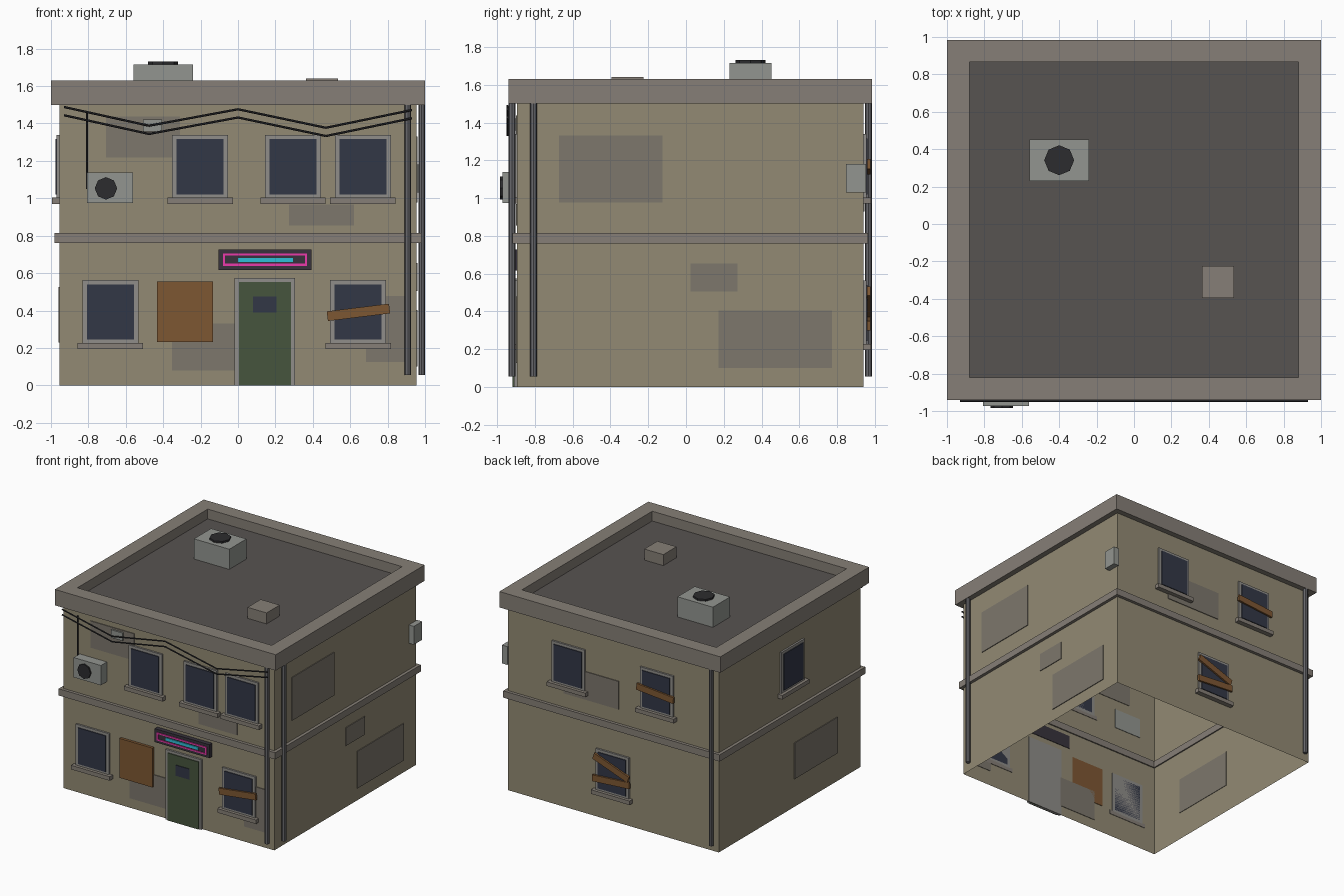
import bpy, bmesh, math
from mathutils import Matrix, Vector

if "Cube" in bpy.data.objects:
    bpy.data.objects.remove(bpy.data.objects["Cube"])

# wall extents
X, YF, YB = 0.955, -0.895, 0.94
YC = (YF + YB) / 2


def mat(name, r, g, b):
    m = bpy.data.materials.new(name)
    m.diffuse_color = tuple((c / 255) ** 2.2 for c in (r, g, b)) + (1,)
    m.use_nodes = True
    m.node_tree.nodes["Principled BSDF"].inputs["Base Color"].default_value = m.diffuse_color
    return m


WALL = mat("plaster", 145, 137, 115)
TRIM = mat("concrete", 133, 126, 118)
PATCH = mat("patch", 124, 118, 108)
ROOF = mat("roofing", 88, 84, 82)
FRAME = mat("frame", 142, 140, 136)
GLASS = mat("glass", 54, 58, 72)
WOOD = mat("wood", 125, 88, 54)
DOOR = mat("door_green", 72, 86, 64)
METAL = mat("metal", 145, 148, 143)
PIPE = mat("pipe", 104, 104, 108)
DARK = mat("dark", 48, 48, 50)
SIGN = mat("sign_dark", 58, 54, 62)
PINK = mat("neon_pink", 235, 60, 170)
CYAN = mat("neon_cyan", 50, 190, 215)


def finish(bm, name, m):
    me = bpy.data.meshes.new(name)
    bm.to_mesh(me)
    bm.free()
    me.materials.append(m)
    ob = bpy.data.objects.new(name, me)
    bpy.context.collection.objects.link(ob)
    return ob


def box(name, m, x0, x1, y0, y1, z0, z1, space=Matrix(), tilt=0):
    bm = bmesh.new()
    c = Matrix.Translation(((x0 + x1) / 2, (y0 + y1) / 2, (z0 + z1) / 2))
    bmesh.ops.create_cube(bm, size=1, matrix=space @ c @ Matrix.Rotation(tilt, 4, 'Y')
                          @ Matrix.Diagonal((x1 - x0, y1 - y0, z1 - z0, 1)))
    return finish(bm, name, m)


def rod(name, m, a, b, r, n=8):
    a, b = Vector(a), Vector(b)
    bm = bmesh.new()
    rot = (b - a).to_track_quat('Z', 'Y').to_matrix().to_4x4()
    bmesh.ops.create_cone(bm, cap_ends=True, segments=n, radius1=r, radius2=r, depth=(b - a).length,
                          matrix=Matrix.Translation((a + b) / 2) @ rot)
    return finish(bm, name, m)


def ring(name, m, ox, oy0, oy1, t, z0, z1):
    """Rectangular band made as one mesh."""
    bm = bmesh.new()
    loops = []
    for i, z in ((0, z0), (0, z1), (t, z1), (t, z0)):
        loops.append([bm.verts.new(p) for p in ((-ox + i, oy0 + i, z), (ox - i, oy0 + i, z),
                                                (ox - i, oy1 - i, z), (-ox + i, oy1 - i, z))])
    for k in range(4):
        p, q = loops[k], loops[(k + 1) % 4]
        for j in range(4):
            bm.faces.new((p[j], p[(j + 1) % 4], q[(j + 1) % 4], q[j]))
    bmesh.ops.recalc_face_normals(bm, faces=bm.faces)
    return finish(bm, name, m)


# each wall has a local frame: u along the wall, y pointing inward, z up
def wall_space(angle, x, y):
    return Matrix.Translation((x, y, 0)) @ Matrix.Rotation(math.radians(angle), 4, 'Z')


FRONT, RIGHT = wall_space(0, 0, YF), wall_space(90, X, 0)
BACK, LEFT = wall_space(180, 0, YB), wall_space(270, -X, 0)


def panel(name, m, wall, u0, u1, z0, z1, out, inner=-0.004, tilt=0):
    return box(name, m, u0, u1, -out, -inner, z0, z1, wall, math.radians(tilt))


def window(wall, u, z):
    panel("window_frame", FRAME, wall, u - .15, u + .15, z - .17, z + .17, .015)
    panel("window_glass", GLASS, wall, u - .126, u + .126, z - .148, z + .148, .022)
    panel("window_sill", TRIM, wall, u - .175, u + .175, z - .198, z - .165, .04)


def plank(wall, u, z, tilt, length=.335):
    panel("plank", WOOD, wall, u - length / 2, u + length / 2, z - .026, z + .026, .036, .018, tilt)


# shell: four walls open at the bottom
bm = bmesh.new()
bmesh.ops.create_cube(bm, size=1, matrix=Matrix.Translation((0, YC, .76))
                      @ Matrix.Diagonal((2 * X, YB - YF, 1.52, 1)))
bm.normal_update()
bmesh.ops.delete(bm, geom=[f for f in bm.faces if abs(f.normal.z) > .5], context='FACES')
finish(bm, "walls", WALL)
ring("parapet", TRIM, 1.0, -.94, .985, .12, 1.5, 1.63)
ring("floor_band", TRIM, .98, -.92, .965, .035, .76, .815)
bm = bmesh.new()
bmesh.ops.create_grid(bm, x_segments=1, y_segments=1, size=.5,
                      matrix=Matrix.Translation((0, YC, 1.55)) @ Matrix.Diagonal((1.77, 1.69, 1, 1)))
finish(bm, "roof_deck", ROOF)

# windows
LOW, HIGH = .392, 1.168
for wall, u, z in ((FRONT, -.203, HIGH), (FRONT, .294, HIGH), (FRONT, .668, HIGH),
                   (FRONT, -.682, LOW), (FRONT, .642, LOW), (LEFT, 0, HIGH),
                   (BACK, -.4, HIGH), (BACK, .4, HIGH), (BACK, 0, LOW)):
    window(wall, u, z)

# boards
panel("window_board", WOOD, FRONT, -.433, -.134, .232, .554, .022)
plank(FRONT, .644, .39, -7)
plank(BACK, .4, 1.165, 5)
plank(BACK, 0, .45, 20)
plank(BACK, 0, .335, -4)

# door
panel("door_frame", FRAME, FRONT, -.02, .305, 0, .573, .016)
panel("door", DOOR, FRONT, .005, .283, 0, .552, .023)
panel("door_window", GLASS, FRONT, .08, .205, .388, .475, .028)

# neon sign
panel("sign_board", SIGN, FRONT, -.103, .392, .617, .727, .035)
for z in (.639, .693):
    panel("sign_tube_long", PINK, FRONT, -.08, .369, z, z + .011, .042, .03)
for u in (-.08, .358):
    panel("sign_tube_short", PINK, FRONT, u, u + .011, .65, .693, .042, .03)
panel("sign_bar", CYAN, FRONT, 0, .294, .66, .682, .042, .03)

# worn plaster patches
for wall, u0, u1, z0, z1 in (
        (FRONT, -.706, -.31, 1.217, 1.436), (FRONT, .273, .62, .855, .968),
        (FRONT, -.353, -.01, .08, .33), (FRONT, .684, .895, .126, .478),
        (RIGHT, -.673, -.124, .977, 1.33), (RIGHT, .024, .272, .505, .653),
        (RIGHT, .172, .773, .10, .404), (BACK, -.447, .05, .93, 1.16),
        (LEFT, .034, .59, .23, .525)):
    panel("wall_patch", PATCH, wall, u0, u1, z0, z1, .006)

# wall boxes and cooling unit
panel("wall_vent", METAL, FRONT, -.508, -.406, 1.357, 1.422, .02)
panel("meter_box", METAL, RIGHT, .846, .953, 1.03, 1.18, .045)
panel("cooler_body", METAL, FRONT, -.807, -.561, .975, 1.137, .078)
rod("cooler_fan", DARK, (-.706, -.97, 1.053), (-.706, -.985, 1.053), .06)
rod("cooler_pipe", DARK, (-.807, -.92, 1.05), (-.807, -.92, 1.46), .006, 6)

# drain pipes
for x, y in ((.908, -.922), (.982, -.808), (-.905, .966)):
    rod("drain_pipe", PIPE, (x, y, .055), (x, y, 1.5), .018)

# sagging cables
CABLE = ((-.93, 1.488), (-.476, 1.388), (0, 1.476), (.47, 1.377), (.93, 1.472))
for drop in (0, .044):
    for a, b in zip(CABLE, CABLE[1:]):
        rod("cable", DARK, (a[0], -.946, a[1] - drop), (b[0], -.946, b[1] - drop), .006, 6)

# rooftop equipment
box("roof_unit", METAL, -.56, -.24, .23, .452, 1.55, 1.715)
rod("roof_unit_fan", DARK, (-.4, .341, 1.71), (-.4, .341, 1.73), .08)
box("roof_vent", TRIM, .363, .535, -.395, -.225, 1.55, 1.64)
